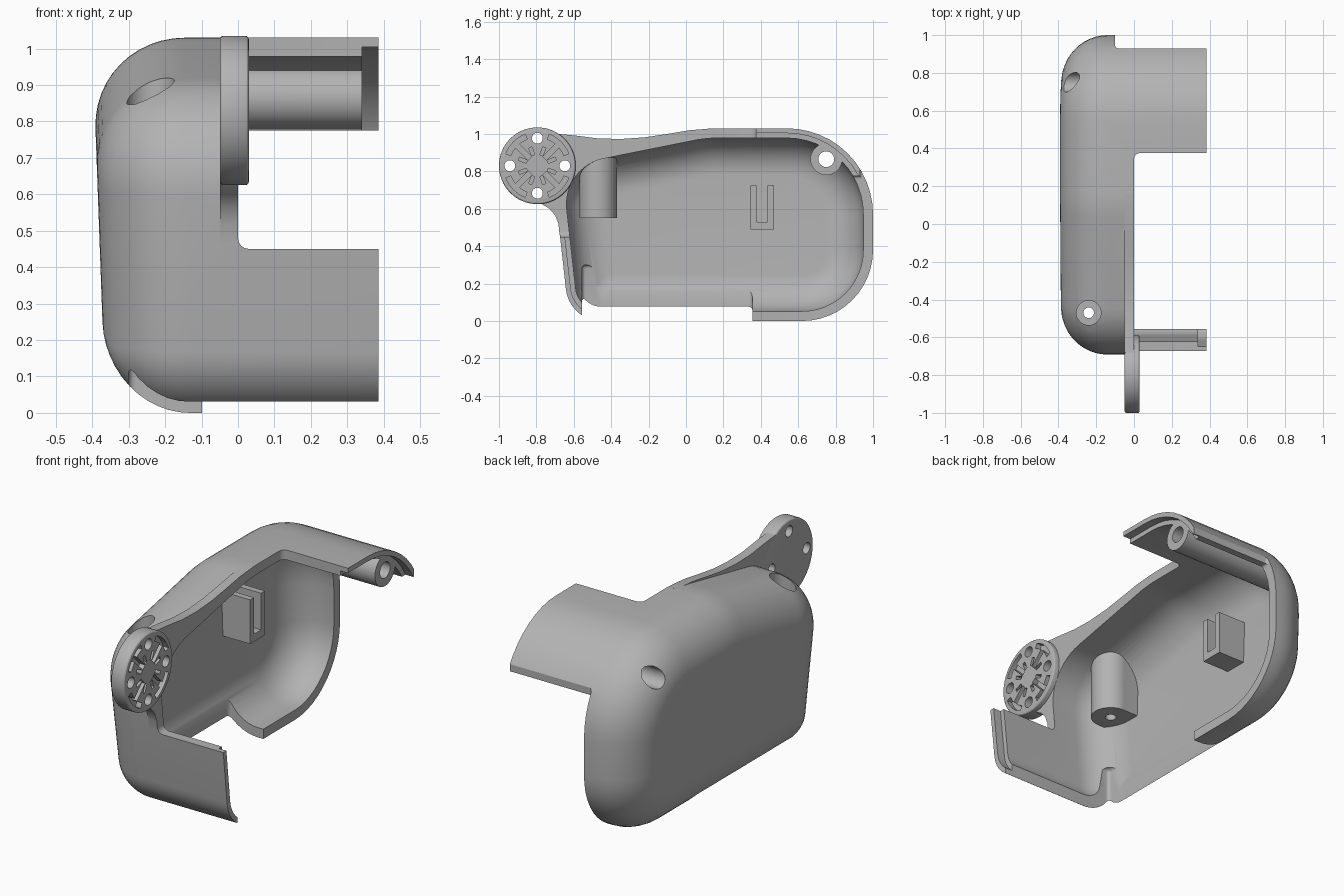
import bpy, math
from math import sin, cos, pi, sqrt, radians
from mathutils import Vector

if "Cube" in bpy.data.objects:
    bpy.data.objects.remove(bpy.data.objects["Cube"])

grey = bpy.data.materials.new("plain_grey")
grey.use_nodes = True
grey.diffuse_color = (0.45, 0.45, 0.45, 1)
grey.node_tree.nodes["Principled BSDF"].inputs["Base Color"].default_value = (0.45, 0.45, 0.45, 1)


def loft(name, rings):
    """Closed solid through rings of equal point count."""
    n = len(rings[0])
    verts = [p for ring in rings for p in ring]
    faces = [(k * n + i, k * n + (i + 1) % n, (k + 1) * n + (i + 1) % n, (k + 1) * n + i)
             for k in range(len(rings) - 1) for i in range(n)]
    last = len(verts) - n
    faces += [tuple(reversed(range(n))), tuple(range(last, last + n))]
    mesh = bpy.data.meshes.new(name)
    mesh.from_pydata(verts, [], faces)
    mesh.materials.append(grey)
    obj = bpy.data.objects.new(name, mesh)
    bpy.context.collection.objects.link(obj)
    bpy.ops.object.select_all(action='DESELECT')
    obj.select_set(True)
    bpy.context.view_layer.objects.active = obj
    bpy.ops.object.mode_set(mode='EDIT')
    bpy.ops.mesh.select_all(action='SELECT')
    bpy.ops.mesh.normals_make_consistent(inside=False)
    bpy.ops.object.mode_set(mode='OBJECT')
    return obj


def bake(obj):
    bpy.context.view_layer.update()
    dg = bpy.context.evaluated_depsgraph_get()
    mesh = bpy.data.meshes.new_from_object(obj.evaluated_get(dg))
    obj.modifiers.clear()
    obj.data = mesh


def boolean(obj, tool, op='DIFFERENCE', keep=False):
    mod = obj.modifiers.new("cut", 'BOOLEAN')
    mod.operation, mod.object, mod.solver = op, tool, 'EXACT'
    bake(obj)
    if not keep:
        bpy.data.objects.remove(tool)


def bevel(obj, width, segments=4):
    mod = obj.modifiers.new("round", 'BEVEL')
    mod.width, mod.segments, mod.limit_method = width, segments, 'ANGLE'
    mod.angle_limit = radians(50)
    bake(obj)
    return obj


def prism(name, outline, x0, x1):
    return loft(name, [[(x, y, z) for y, z in outline] for x in (x0, x1)])


def box(name, x0, x1, y0, y1, z0, z1):
    return prism(name, [(y0, z0), (y1, z0), (y1, z1), (y0, z1)], x0, x1)


def circle(y, z, r, n=48):
    return [(y + r * cos(2 * pi * i / n), z + r * sin(2 * pi * i / n)) for i in range(n)]


def rod_z(name, x, y, r, z0, z1):
    return loft(name, [[(a, b, z) for a, b in circle(x, y, r)] for z in (z0, z1)])


def finish(obj):
    bpy.ops.object.select_all(action='DESELECT')
    obj.select_set(True)
    bpy.context.view_layer.objects.active = obj
    bpy.ops.object.shade_smooth_by_angle(angle=radians(28))


# Side outline: corner y, corner z, corner radius (counter-clockwise)
CORNERS = [(-0.623, 0, 0.19), (1, 0, 0.38), (1, 1.03, 0.46), (0.1, 1.03, 0.7), (-0.72, 0.865, 0.3)]


def outline(inset, steps=12):
    pts = [Vector(c[:2]) for c in CORNERS]
    n, result = len(pts), []
    for i, (y, z, r) in enumerate(CORNERS):
        a = (pts[i] - pts[i - 1]).normalized()
        b = (pts[(i + 1) % n] - pts[i]).normalized()
        na, nb = Vector((-a.y, a.x)), Vector((-b.y, b.x))
        r = max(r - inset, 0.03)
        centre = pts[i] + (na + nb) * ((inset + r) / (1 + na.dot(nb)))
        a0, turn = math.atan2(-na.y, -na.x), math.acos(max(-1, min(1, a.dot(b))))
        result += [(centre.x + r * cos(a0 + turn * k / steps),
                    centre.y + r * sin(a0 + turn * k / steps)) for k in range(steps + 1)]
    return result


def pod(name, inset, radius, x_open):
    """Rounded-wall solid, with the flat side leaning slightly inward at the bottom."""
    x_flat = -0.392 + inset
    levels = [(x_open, inset)]
    for k in range(13):
        t = k / 12 * pi / 2
        levels.append((x_flat + radius * (1 - sin(t)), inset + radius * (1 - cos(t))))
    rings = []
    for x, d in levels:
        lean = max(0, -x / 0.39) * 0.036
        rings.append([(x + lean * (0.8 - z), y, z) for y, z in outline(d)])
    return loft(name, rings)


# Housing shell
WALL = 0.052
solid = pod("solid_helper", 0, 0.25, 0.385)
cavity = pod("cavity_helper", WALL, 0.25 - WALL, 0.6)
shell = pod("housing_shell", 0, 0.25, 0.385)
boolean(shell, cavity, keep=True)

# Rim openings leave the roof tab and the front apron
for x0, y0, y1, z0, z1, r in [(0, -0.556, 0.375, -0.2, 1.3, 0.03), (0, -1.2, -0.4, 0.45, 1.3, 0.03),
                              (-0.1, 0.345, 1.3, -0.2, 0.775, 0.015), (-0.1, 0.93, 1.3, 0.4, 1.3, 0.015),
                              (-0.3, -0.556, 0.355, -0.2, 0.3, 0.02)]:
    boolean(shell, bevel(box("opening", x0, 0.9, y0, y1, z0, z1), r))

# Stepped lip at the end of the roof tab
boolean(shell, prism("lip_cut", outline(0.026), 0.34, 0.9))

# Long screw tube along x
TY, TZ = 0.75, 0.865
tube = prism("long_screw_tube", circle(TY, TZ, 0.085), -0.5, 0.34)
boolean(tube, solid, 'INTERSECT', keep=True)

# Upright screw boss with a flat web to the wall
PX, PY = -0.24, -0.47
post = rod_z("upright_screw_boss", PX, PY, 0.1, 0.55, 1)
boolean(post, box("web", -0.6, PX, PY - 0.0995, PY + 0.0995, 0.55, 1), 'UNION')
boolean(post, solid, 'INTERSECT', keep=True)

# Screw holes
for obj, tools in ((shell, "tp"), (tube, "t"), (post, "p")):
    if "t" in tools:
        boolean(obj, prism("drill", circle(TY, TZ, 0.042), -0.7, 0.7))
        boolean(obj, prism("counterbore", circle(TY, TZ, 0.052), -0.7, -0.15))
    if "p" in tools:
        boolean(obj, rod_z("drill", PX, PY, 0.028, 0.3, 1.2))
        boolean(obj, rod_z("counterbore", PX, PY, 0.065, 0.8, 1.2))

# U-shaped clip on the inner wall
clip = prism("inner_clip", [(0.345, 0.49), (0.47, 0.49), (0.47, 0.725), (0.437, 0.725),
                            (0.437, 0.53), (0.377, 0.53), (0.377, 0.725), (0.345, 0.725)], -0.36, -0.17)

# Arm plate blending from the rim to the round mount
DY, DZ = -0.795, 0.83
arm = prism("arm_plate", [(0.15, 1.03), (0.02, 1.02), (-0.1, 1.0), (-0.22, 0.982), (-0.35, 0.973),
                          (-0.47, 0.976), (-0.58, 0.99), (-0.68, 1.0), (DY + 0.05, 0.95),
                          (DY, 0.66), (-0.77, 0.624), (-0.73, 0.6), (-0.7, 0.565), (-0.682, 0.52),
                          (-0.676, 0.46), (-0.64, 0.46), (-0.6, 0.6), (-0.4, 0.8), (0.05, 0.9)], -0.05, 0)
boolean(arm, cavity, keep=True)
boolean(arm, prism("mount_clearance", circle(DY, DZ, 0.2), -0.2, 0.2))

# Round mount with four holes and a recessed groove pattern
mount = bevel(prism("round_mount", circle(DY, DZ, 0.205, 64), -0.05, 0.03), 0.01, 3)
for k in range(4):
    a = k * pi / 2
    boolean(mount, prism("hole", circle(DY + 0.147 * cos(a), DZ + 0.147 * sin(a), 0.029, 32), -0.2, 0.2))
    d = a + pi / 4

    def polar(r, angle, side=0):
        return (DY + r * cos(angle) - side * sin(angle), DZ + r * sin(angle) + side * cos(angle))
    spoke = [polar(0.055, d, -0.014), polar(0.16, d, -0.014), polar(0.16, d, 0.014), polar(0.055, d, 0.014)]
    span = [radians(-24 + 6 * i) for i in range(9)]
    arc = [polar(0.18, d + s) for s in span] + [polar(0.152, d + s) for s in reversed(span)]
    for shape in (spoke, arc):
        boolean(mount, prism("groove", shape, 0, 0.2))
    for side in (-1, 1):
        c = d + side * radians(24)
        slot = [polar(0.06, c, -0.009), polar(0.105, c, -0.009), polar(0.105, c, 0.009), polar(0.06, c, 0.009)]
        boolean(mount, prism("groove", slot, 0, 0.2))

for helper in (solid, cavity):
    bpy.data.objects.remove(helper)
for part in (shell, tube, post, clip, arm, mount):
    finish(part)
